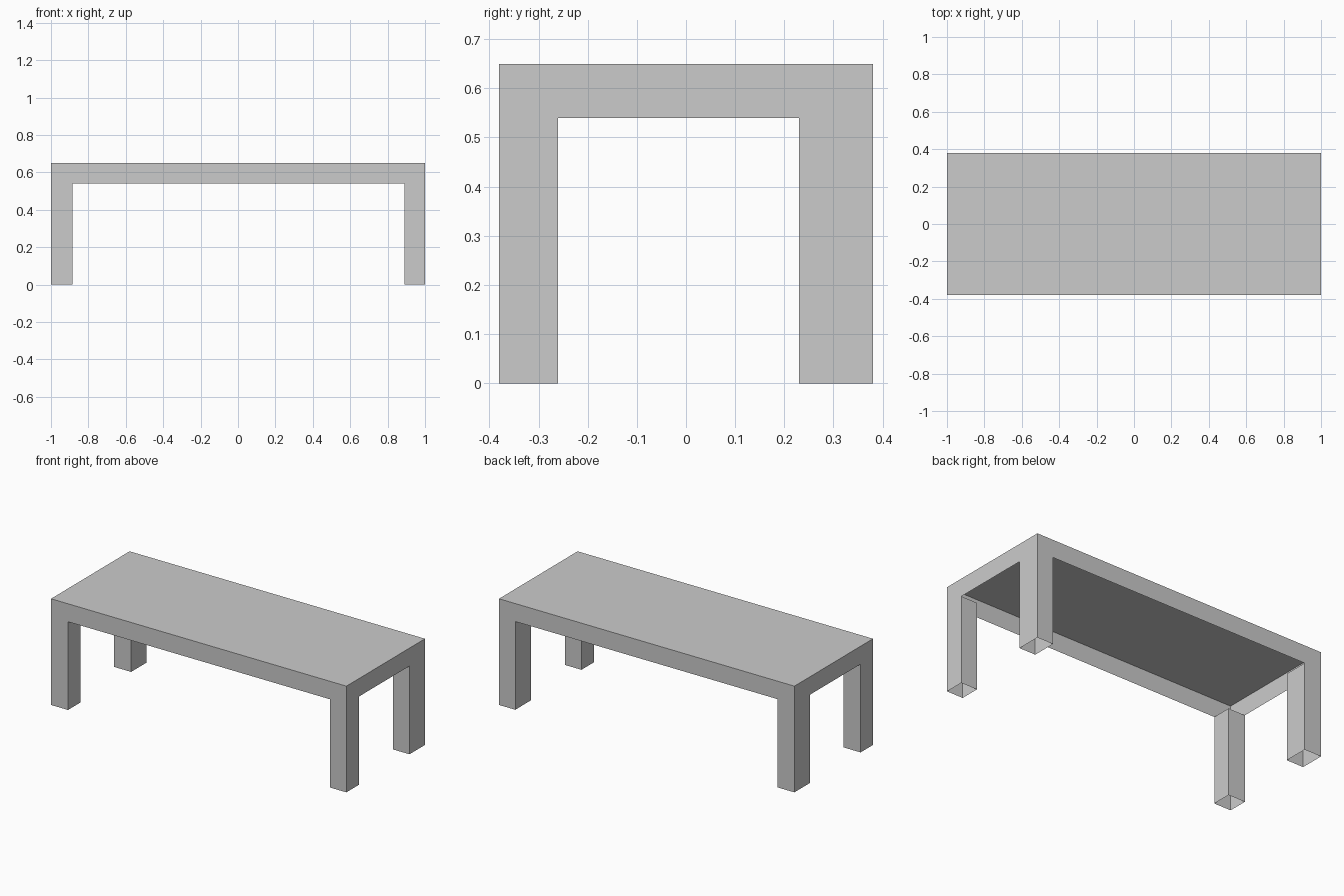
import bpy, bmesh

if "Cube" in bpy.data.objects:
    bpy.data.objects.remove(bpy.data.objects["Cube"])

HX, HY, TOP, RAIL = 1.0, 0.38, 0.65, 0.54


def shell(name, x0, x1, y0, y1, z0, z1, open_top):
    """Thin-walled box with an open bottom, and optionally an open top."""
    bm = bmesh.new()
    bmesh.ops.create_cube(bm, size=1)
    for v in bm.verts:
        v.co.x = x1 if v.co.x > 0 else x0
        v.co.y = y1 if v.co.y > 0 else y0
        v.co.z = z1 if v.co.z > 0 else z0
    bm.normal_update()
    gone = [f for f in bm.faces
            if f.normal.z < -0.5 or (open_top and f.normal.z > 0.5)]
    bmesh.ops.delete(bm, geom=gone, context='FACES_ONLY')
    mesh = bpy.data.meshes.new(name)
    bm.to_mesh(mesh)
    bm.free()
    obj = bpy.data.objects.new(name, mesh)
    bpy.context.collection.objects.link(obj)
    return obj


# Table top with its side rails, hollow underneath
shell("table_top", -HX, HX, -HY, HY, RAIL, TOP, False)

# Hollow corner legs: inner edges differ slightly per side
x_spans = {"left": (-HX, -0.885), "right": (0.89, HX)}
y_spans = {"front": (-HY, -0.26), "back": (0.23, HY)}
for y_name, (y0, y1) in y_spans.items():
    for x_name, (x0, x1) in x_spans.items():
        shell(f"{y_name}_{x_name}_leg", x0, x1, y0, y1, 0, RAIL, True)
